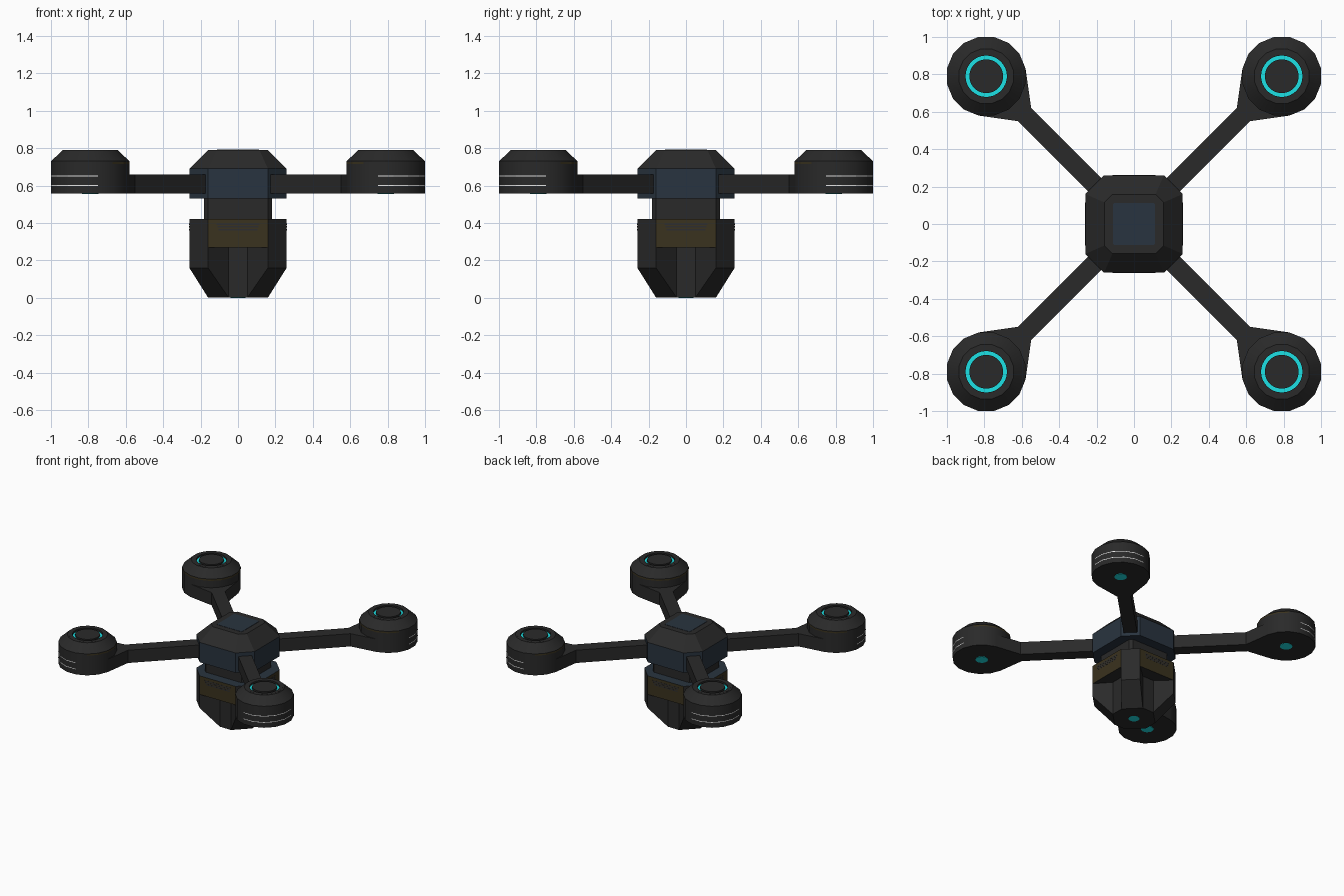
import bpy, bmesh, math
from mathutils import Matrix, Vector

if "Cube" in bpy.data.objects:
    bpy.data.objects.remove(bpy.data.objects["Cube"])


def material(name, rgb):
    m = bpy.data.materials.new(name)
    m.diffuse_color = (*rgb, 1)
    m.use_nodes = True
    m.node_tree.nodes["Principled BSDF"].inputs["Base Color"].default_value = m.diffuse_color
    return m


DARK = material("dark_grey", (0.0225, 0.0225, 0.0225))
BLUE = material("slate_blue", (0.022, 0.034, 0.050))
OLIVE = material("dark_olive", (0.042, 0.032, 0.013))
CYAN = material("cyan_glow", (0.012, 0.75, 0.78))
WHITE = material("white_line", (0.85, 0.85, 0.85))
VENT = material("vent_grey", (0.027, 0.027, 0.030))


def finish(name, bm, mats, rule=None, matrix=None):
    """Turn a bmesh into an object; rule(face) gives the material index."""
    bmesh.ops.recalc_face_normals(bm, faces=bm.faces)
    bm.normal_update()
    if rule:
        for f in bm.faces:
            f.material_index = rule(f)
    me = bpy.data.meshes.new(name)
    if matrix:
        bm.transform(matrix)
    bm.to_mesh(me)
    bm.free()
    for m in mats:
        me.materials.append(m)
    ob = bpy.data.objects.new(name, me)
    bpy.context.collection.objects.link(ob)
    return ob


def smooth(ob):
    bpy.ops.object.select_all(action='DESELECT')
    ob.select_set(True)
    bpy.context.view_layer.objects.active = ob
    bpy.ops.object.shade_smooth_by_angle(angle=math.radians(28))


def octagon(h, f):
    """Chamfered square: half width h, flat half width f."""
    return [(h, -f), (h, f), (f, h), (-f, h), (-h, f), (-h, -f), (-f, -h), (f, -h)]


def loft(name, rings, mats, rule=None, matrix=None):
    """Skin a list of (outline, z) rings and cap both ends."""
    bm = bmesh.new()
    vs = [[bm.verts.new((x, y, z)) for x, y in pts] for pts, z in rings]
    n = len(vs[0])
    for a, b in zip(vs, vs[1:]):
        for i in range(n):
            j = (i + 1) % n
            bm.faces.new((a[i], a[j], b[j], b[i]))
    bm.faces.new(vs[0][::-1])
    bm.faces.new(vs[-1])
    return finish(name, bm, mats, rule, matrix)


def hull(name, pts, mats, matrix=None):
    bm = bmesh.new()
    for p in pts:
        bm.verts.new(p)
    bmesh.ops.convex_hull(bm, input=bm.verts[:])
    bmesh.ops.dissolve_limit(bm, angle_limit=0.01, verts=bm.verts[:], edges=bm.edges[:])
    return finish(name, bm, mats, None, matrix)


def circle(r, n, cx=0.0):
    """Polygon with a flat facing +x; r is the apothem."""
    R = r / math.cos(math.pi / n)
    return [(cx + R * math.cos((i + .5) * math.tau / n), R * math.sin((i + .5) * math.tau / n))
            for i in range(n)]


def arc_strip(name, mat, r, z0, z1, start, count, cx, matrix):
    """Thin plate hugging some of the sides of a 16-sided pod."""
    bm = bmesh.new()
    pts = circle(r, 16, cx)
    for k in range(count):
        a, b = pts[(start + k - 1) % 16], pts[(start + k) % 16]
        bm.faces.new([bm.verts.new(p) for p in
                      ((*a, z0), (*b, z0), (*b, z1), (*a, z1))])
    bmesh.ops.remove_doubles(bm, verts=bm.verts[:], dist=1e-5)
    ob = finish(name, bm, [mat], None, matrix)
    # make sure the plate faces outwards
    me = ob.data
    c = matrix @ Vector((cx, 0, z0))
    if (me.polygons[0].center - c).dot(me.polygons[0].normal) < 0:
        me.flip_normals()


# upper body: blue walls and underside, dark sloped roof
loft("upper_body", [(octagon(.26, .16), .53), (octagon(.26, .16), .69),
                    (octagon(.158, .115), .79)], [DARK, BLUE],
     lambda f: 0 if f.normal.z > .1 else 1)
loft("roof_panel", [(octagon(.112, .105), .785), (octagon(.112, .105), .792)], [BLUE])

# neck between the two bodies
loft("neck", [(octagon(.182, .16), .41), (octagon(.182, .16), .54)], [DARK])


# lower body: olive flats, dark chamfers, blue rim on top
def lower_rule(f):
    if f.normal.z > .5:
        return 1
    flat = max(abs(f.normal.x), abs(f.normal.y)) > .9
    return 2 if flat else 0


loft("lower_body", [(octagon(.26, .16), .27), (octagon(.26, .16), .42)],
     [DARK, BLUE, OLIVE], lower_rule)
loft("lower_core", [(octagon(.16, .05), .001), (octagon(.16, .05), .28)], [DARK])
loft("belly_lens", [(circle(.04, 16), 0), (circle(.04, 16), .004)], [CYAN])

for k in range(4):
    turn = Matrix.Rotation(k * math.pi / 2, 4, 'Z')
    # corner post, its foot slanting back into the core
    outer, inner = [(.16, .26), (.26, .16)], [(.05, .16), (.16, .05)]
    hull("corner_post", [(x, y, z) for x, y in outer for z in (.16, .27)] +
         [(x, y, z) for x, y in inner for z in (.001, .27)], [DARK], turn)
    # vent slats on each olive face
    for i, w in enumerate((.115, .11, .105)):
        z = .393 - i * .014
        hull("vent_slat", [(x, y, zz) for x in (-w, w) for y in (.255, .261)
                           for zz in (z - .004, z + .004)], [VENT], turn)

# four arms with rotor pods, built along +x and turned to the diagonals
C = .79 * math.sqrt(2)
for k in range(4):
    turn = Matrix.Rotation(math.pi / 4 + k * math.pi / 2, 4, 'Z')
    hull("arm", [(x, y, z) for x in (.25, C - .28) for y in (-.05, .05)
                 for z in (.557, .66)], [DARK], turn)
    # flare where the arm meets the pod
    hull("arm_flare", [(C - x, s * y, z) for x, y in ((.29, .05), (.119, .178))
                       for s in (-1, 1) for z in (.557, .66)], [DARK], turn)
    smooth(loft("rotor_pod", [(circle(.21, 16, C), .557), (circle(.21, 16, C), .73),
                              (circle(.146, 16, C), .79), (circle(.125, 16, C), .79),
                              (circle(.125, 16, C), .765)], [DARK], None, turn))
    # pod cap with a glowing recessed ring
    prof = [(.135, .765), (.135, .7905), (.11, .7905), (.11, .776),
            (.09, .776), (.09, .7905)]
    smooth(loft("pod_cap", [(circle(r, 40, C), z) for r, z in prof], [DARK, CYAN],
                lambda f: 1 if len(f.verts) == 4 and abs(f.normal.z) > .9
                and f.calc_center_median().z < .78 else 0, turn))
    loft("pod_lens", [(circle(.045, 16, C), .554), (circle(.045, 16, C), .56)],
         [CYAN], None, turn)
    # light lines outside, olive seam inside
    for z in (.6, .65):
        arc_strip("pod_light_line", WHITE, .2108, z - .0025, z + .0025, -2, 5, C, turn)
    arc_strip("pod_seam", OLIVE, .2108, .716, .727, 4, 9, C, turn)
